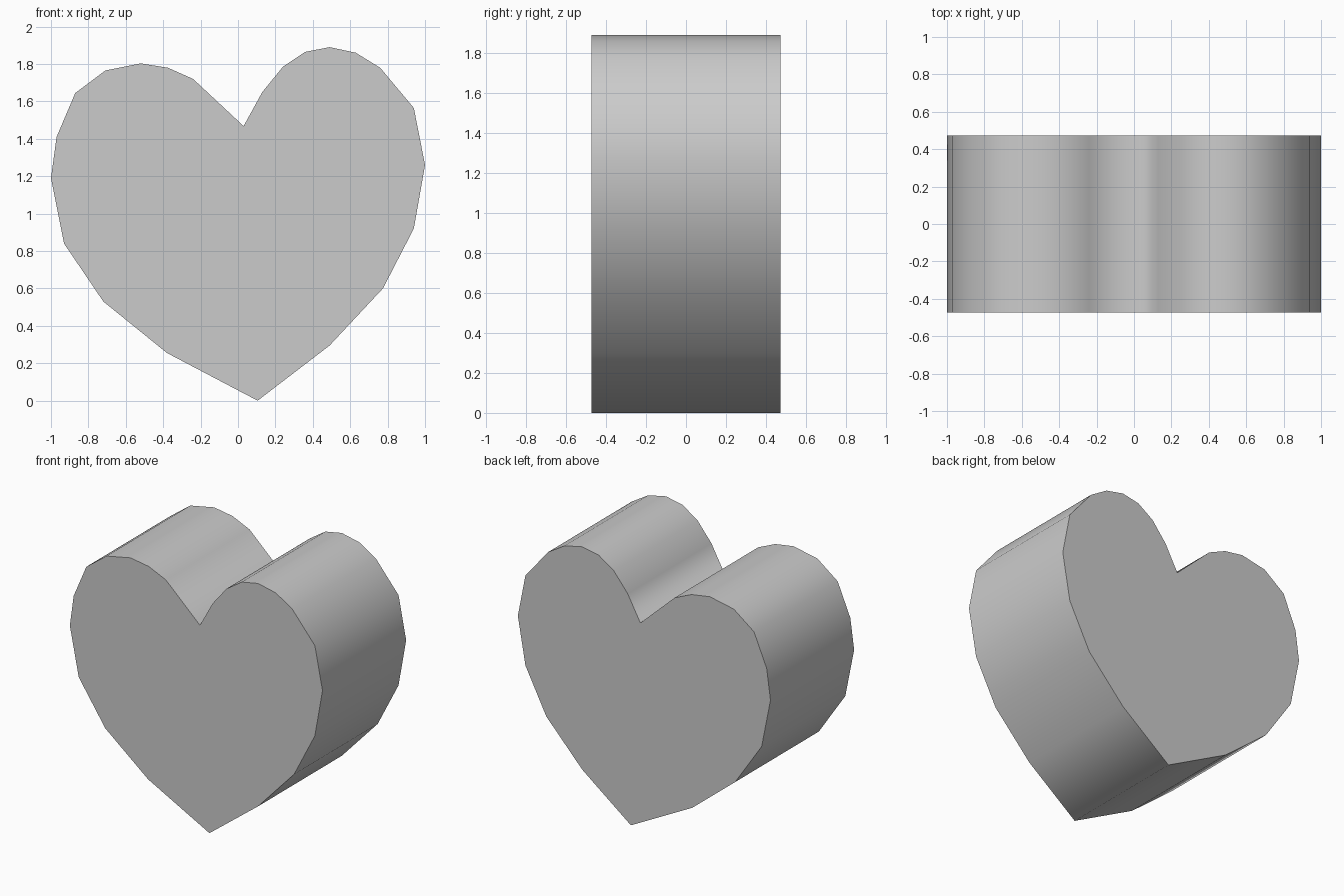
import bpy, bmesh

if "Cube" in bpy.data.objects:
    bpy.data.objects.remove(bpy.data.objects["Cube"])

HALF_DEPTH = 0.473

# Heart outline (x, z): tip, right lobe, notch, left lobe
OUTLINE = [
    (0.105, 0.0), (0.49, 0.295), (0.775, 0.60), (0.94, 0.92), (1.0, 1.26),
    (0.94, 1.565), (0.76, 1.78), (0.63, 1.86), (0.49, 1.89), (0.36, 1.865),
    (0.24, 1.785), (0.13, 1.65), (0.03, 1.468), (-0.24, 1.72),
    (-0.375, 1.78), (-0.52, 1.803), (-0.71, 1.765), (-0.87, 1.645),
    (-0.97, 1.41), (-1.0, 1.19), (-0.93, 0.84), (-0.72, 0.53), (-0.38, 0.255),
]

bm = bmesh.new()

# Front face, extruded straight back
front = bm.faces.new([bm.verts.new((x, -HALF_DEPTH, z)) for x, z in OUTLINE])
extruded = bmesh.ops.extrude_face_region(bm, geom=[front], use_keep_orig=True)["geom"]
back_verts = [g for g in extruded if isinstance(g, bmesh.types.BMVert)]
bmesh.ops.translate(bm, verts=back_verts, vec=(0, 2 * HALF_DEPTH, 0))
bmesh.ops.recalc_face_normals(bm, faces=bm.faces[:])

# Smooth rim, flat caps with sharp borders
for face in bm.faces:
    face.smooth = len(face.verts) == 4
    if not face.smooth:
        for edge in face.edges:
            edge.smooth = False

mesh = bpy.data.meshes.new("heart_block")
bm.to_mesh(mesh)
bm.free()
bpy.context.collection.objects.link(bpy.data.objects.new("heart_block", mesh))
